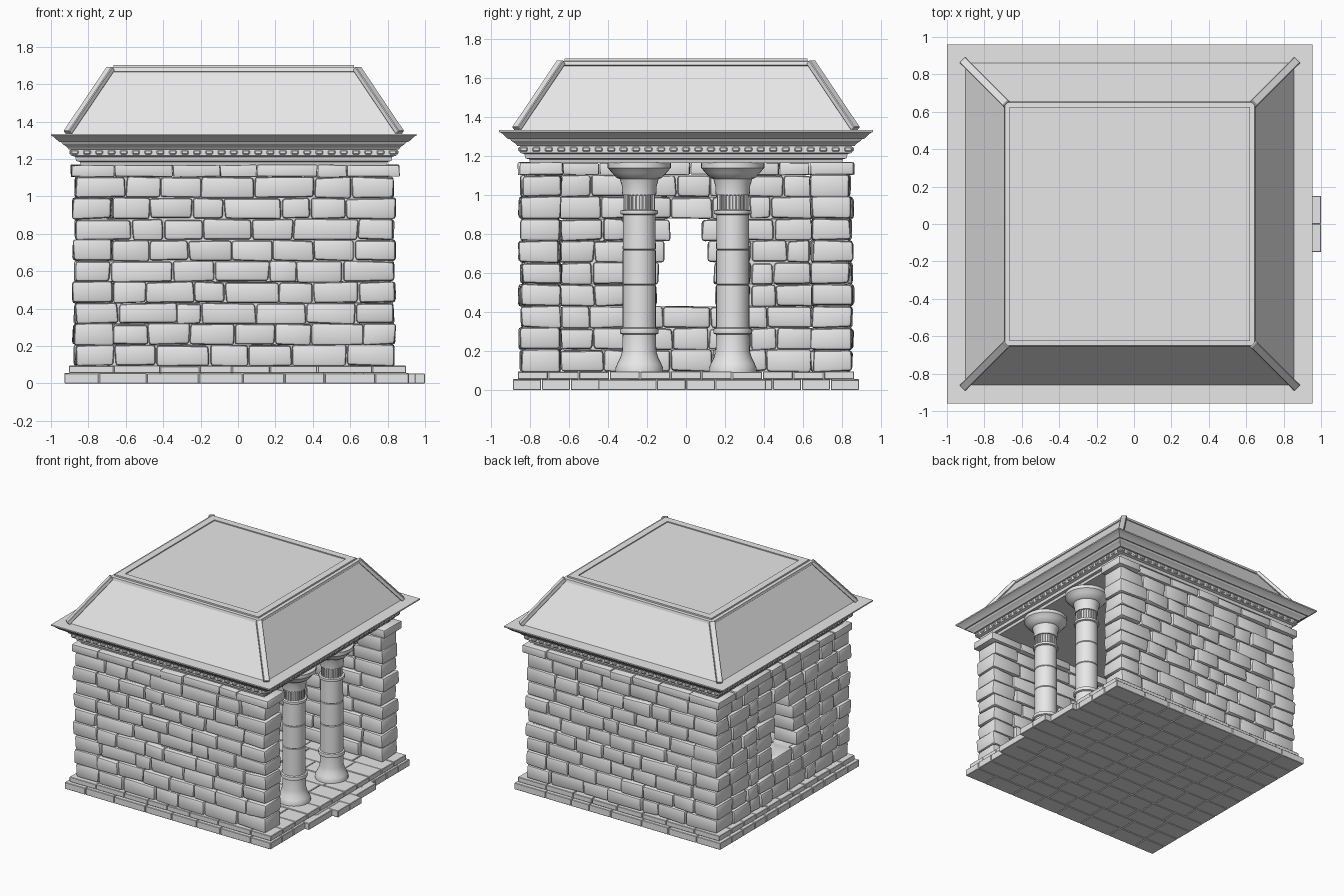
import bpy, bmesh, math, random
from mathutils import Matrix, Vector

random.seed(4)
if "Cube" in bpy.data.objects:
    bpy.data.objects.remove(bpy.data.objects["Cube"], do_unlink=True)

stone = bpy.data.materials.new("pale_grey_stone")
stone.use_nodes = True
GREY = (0.8, 0.8, 0.8, 1)
stone.diffuse_color = GREY
stone.node_tree.nodes["Principled BSDF"].inputs["Base Color"].default_value = GREY

CX = -0.0225                     # centre of the roof in x
HALF_X, HALF_Y = 0.9775, 0.96    # half size of the cornice lip


def finish(name, bm, angle=30, bevel=0, segments=2):
    """Turn a bmesh into a finished object."""
    bmesh.ops.recalc_face_normals(bm, faces=bm.faces[:])
    if bevel:
        bmesh.ops.bevel(bm, geom=bm.edges[:], offset=bevel, segments=segments,
                        profile=0.5, affect='EDGES', clamp_overlap=True)
    mesh = bpy.data.meshes.new(name)
    bm.to_mesh(mesh)
    bm.free()
    obj = bpy.data.objects.new(name, mesh)
    bpy.context.collection.objects.link(obj)
    mesh.materials.append(stone)
    bpy.ops.object.select_all(action='DESELECT')
    obj.select_set(True)
    bpy.context.view_layer.objects.active = obj
    bpy.ops.object.shade_smooth_by_angle(angle=math.radians(angle))
    return obj


def box(bm, low, high, jitter=0.0):
    low, high = Vector(low), Vector(high)
    m = Matrix.Translation((low + high) / 2) @ Matrix.Diagonal((*(high - low), 1))
    verts = bmesh.ops.create_cube(bm, size=1, matrix=m)["verts"]
    for v in verts:
        v.co += Vector(random.uniform(-jitter, jitter) for _ in range(3))


def loft(bm, rings):
    """Skin closed rings of points and cap both ends."""
    loops = [[bm.verts.new(p) for p in ring] for ring in rings]
    n = len(loops[0])
    for a, b in zip(loops, loops[1:]):
        for i in range(n):
            j = (i + 1) % n
            bm.faces.new((a[i], a[j], b[j], b[i]))
    bm.faces.new(loops[0][::-1])
    bm.faces.new(loops[-1])


def square(inset, z):
    x, y = HALF_X - inset, HALF_Y - inset
    return [(CX + sx * x, sy * y, z) for sx, sy in ((-1, -1), (1, -1), (1, 1), (-1, 1))]


def circle(x, y, r, z, n=32):
    return [(x + r * math.cos(math.tau * i / n), y + r * math.sin(math.tau * i / n), z)
            for i in range(n)]


def cuts(start, end, length):
    """Split a span into uneven lengths."""
    n = max(1, round((end - start) / length))
    step = (end - start) / n
    inner = [start + step * (i + random.uniform(-0.27, 0.27)) for i in range(1, n)]
    return [start] + inner + [end]


def course(bricks, core, along_x, span, depth, z0, z1, length, jitter=0.006):
    """One row of stones with a hidden mortar core."""
    def place(bm, a, b, d0, d1, j):
        low, high = ((a, d0, z0), (b, d1, z1)) if along_x else ((d0, a, z0), (d1, b, z1))
        box(bm, low, high, j)
    marks = cuts(*span, length)
    for a, b in zip(marks, marks[1:]):
        push = random.uniform(-0.008, 0.008)
        place(bricks, a + 0.002, b - 0.002, depth[0] + push, depth[1] + push, jitter)
    if core is not None:
        place(core, span[0] + 0.03, span[1] - 0.03, depth[0] + 0.03, depth[1] - 0.03, 0)


# Stone walls: courses interlock at the rear corners
ROWS, BOTTOM, ROW_H = 9, 0.095, 0.1122
window = {3: 0.15, 4: 0.14, 5: 0.11, 6: 0.08}
walls = {n: bmesh.new() for n in ("front_wall", "back_wall", "window_wall")}
core = bmesh.new()
for row in range(ROWS):
    z0 = BOTTOM + row * ROW_H
    z1 = z0 + ROW_H - 0.002
    odd = row % 2
    grow = 0.008 * odd
    x0 = -0.67 if odd else -0.87
    for name, s in (("front_wall", -1), ("back_wall", 1)):
        depth = sorted((s * (0.845 + grow), s * 0.645))
        course(walls[name], core, True, (x0, 0.835 + grow), depth, z0, z1, 0.23)
    y = 0.845 + grow if odd else 0.645
    gap = window.get(row)
    spans = [(-y, -gap), (gap, y)] if gap else [(-y, y)]
    for span in spans:
        course(walls["window_wall"], core, False, span, (-0.87 - grow, -0.67), z0, z1, 0.18)
for name, bm in walls.items():
    finish(name, bm, 35, 0.016)
finish("mortar_core", core)

# Thin top course under the cornice
cap = bmesh.new()
for s in (-1, 1):
    depth = sorted((s * 0.855, s * 0.635))
    course(cap, None, True, (-0.893, 0.865), depth, 1.106, 1.168, 0.24, 0.003)
course(cap, None, False, (-0.635, 0.635), (-0.89, -0.66), 1.106, 1.168, 0.22, 0.003)
finish("top_course", cap, 35, 0.006)


# Paved base in two layers
def paving(name, xs, half_y, z0, z1, rows):
    bm = bmesh.new()
    depth = 2 * half_y / rows
    for i in range(rows):
        y = -half_y + i * depth
        marks = cuts(*xs, 0.24)
        for a, b in zip(marks, marks[1:]):
            top = z1 - random.uniform(0, 0.004)
            box(bm, (a + 0.002, y + 0.002, z0), (b - 0.002, y + depth - 0.002, top))
    return finish(name, bm, 30, 0.003, 1)


paving("lower_paving", (-0.93, 0.915), 0.89, 0.0, 0.056, 12)
paving("upper_paving", (-0.905, 0.9), 0.865, 0.055, 0.096, 11)

# Entrance step stones
steps = bmesh.new()
for a, b, x in ((-0.45, -0.152, 0.95), (-0.15, -0.001, 1.0),
                (0.001, 0.15, 1.0), (0.152, 0.41, 0.95)):
    box(steps, (0.9, a, 0), (x, b, 0.053))
finish("entrance_step", steps, 30, 0.003, 1)

# Moulded cornice
bm = bmesh.new()
cornice = [(0.16, 1.165), (0.155, 1.185), (0.135, 1.19), (0.13, 1.212), (0.108, 1.218),
           (0.108, 1.252), (0.095, 1.252), (0.085, 1.265), (0.062, 1.28), (0.055, 1.29),
           (0.045, 1.29), (0.012, 1.32), (0, 1.325), (0, 1.335)]
loft(bm, [square(d, z) for d, z in cornice])
finish("cornice", bm, 20)

# Row of small dentils on all four sides
bm = bmesh.new()
dx, dy = HALF_X - 0.108, HALF_Y - 0.108
for s in (-1, 1):
    for i in range(27):
        t = (i - 13) / 13.3
        x, y = CX + t * dx, t * dy
        box(bm, (x - 0.02, s * dy - 0.01, 1.224), (x + 0.02, s * dy + 0.01, 1.248))
        ex = CX + s * dx
        box(bm, (ex - 0.01, y - 0.02, 1.224), (ex + 0.01, y + 0.02, 1.248))
finish("dentils", bm, 30, 0.006, 1)

# Sloped roof
bm = bmesh.new()
loft(bm, [square(0.095, 1.33), square(0.325, 1.685)])
finish("roof_slopes", bm, 20)

# Raised frame and sunken panel on the roof top
bm = bmesh.new()
frame = [(0.325, 1.66), (0.305, 1.668), (0.31, 1.688), (0.335, 1.69), (0.335, 1.702),
         (0.39, 1.702), (0.39, 1.694)]
loft(bm, [square(d, z) for d, z in frame])
finish("roof_top_frame", bm, 20)

# Hip ribs on the roof corners
bm = bmesh.new()
for low, high in zip(square(0.088, 1.34), square(0.32, 1.685)):
    low, high = Vector(low), Vector(high)
    v = high - low
    m = (Matrix.Translation((low + high) / 2) @ v.to_track_quat('Z', 'Y').to_matrix().to_4x4()
         @ Matrix.Diagonal((0.045, 0.03, v.length, 1)))
    bmesh.ops.create_cube(bm, size=1, matrix=m)
finish("hip_ribs", bm, 30, 0.004, 1)

# Columns with flared base, banded shaft, fluted neck and wide capital
profile = [(0.122, 0.09), (0.122, 0.115), (0.113, 0.135), (0.098, 0.165), (0.088, 0.2),
           (0.085, 0.285), (0.098, 0.29), (0.1, 0.303), (0.097, 0.316), (0.085, 0.32),
           (0.085, 0.536), (0.081, 0.54), (0.085, 0.544), (0.085, 0.716), (0.081, 0.72),
           (0.085, 0.724), (0.083, 0.9), (0.095, 0.904), (0.097, 0.913), (0.095, 0.922),
           (0.074, 0.926), (0.074, 1.0), (0.087, 1.002), (0.09, 1.05), (0.1, 1.083),
           (0.118, 1.09), (0.14, 1.115), (0.157, 1.135), (0.163, 1.14), (0.163, 1.168)]
for name, y in (("front_column", -0.24), ("back_column", 0.24)):
    bm = bmesh.new()
    loft(bm, [circle(0.67, y, r, z) for r, z in profile])
    for px, py, _ in circle(0.67, y, 0.074, 0, 24):
        loft(bm, [circle(px, py, 0.007, z, 6) for z in (0.92, 1.003)])
    finish(name, bm, 35)
